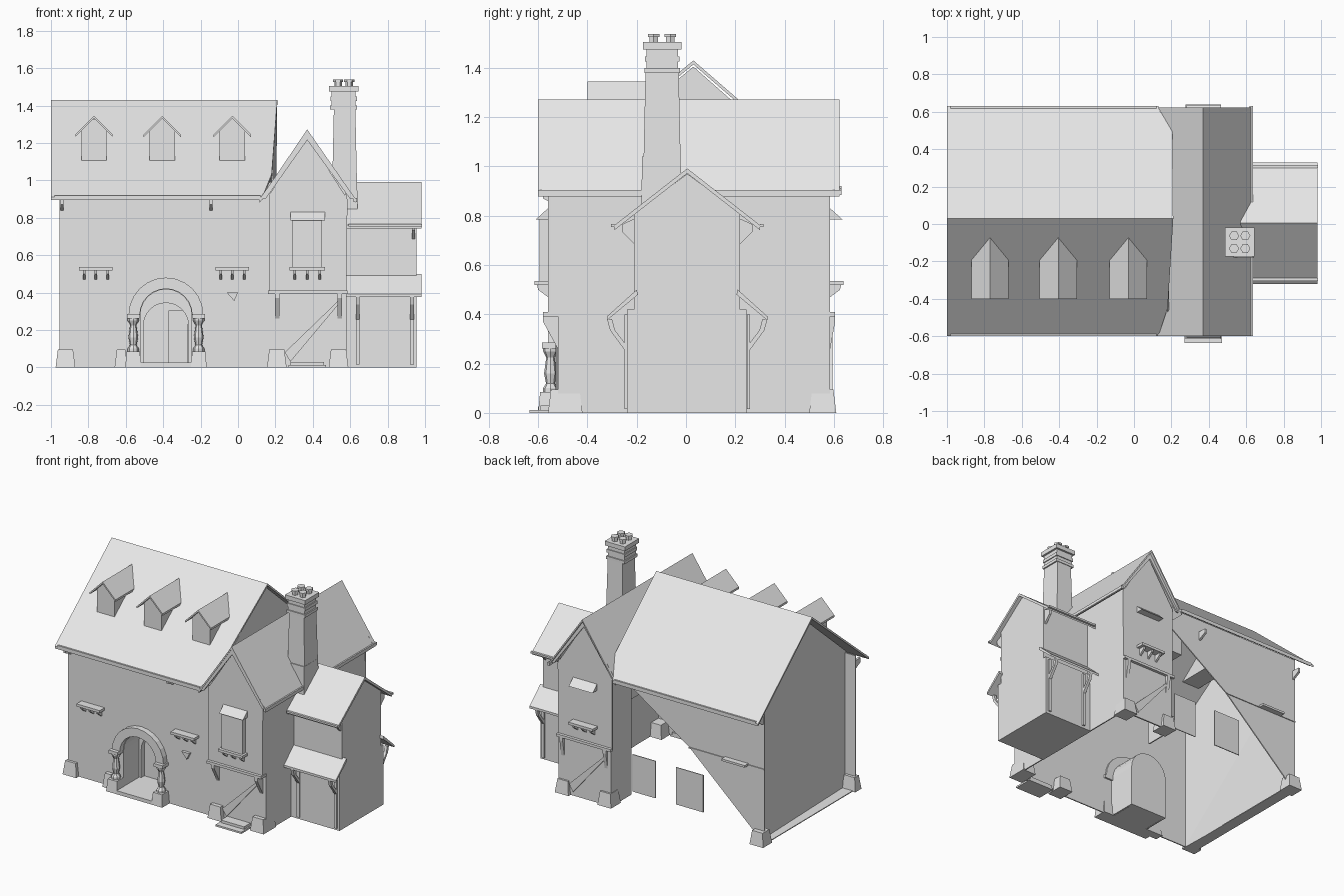
import bpy, bmesh, math
from mathutils import Vector

cube = bpy.data.objects.get("Cube")
if cube:
    bpy.data.objects.remove(cube)

mat = bpy.data.materials.new("plain_grey")
mat.use_nodes = True
GREY = (0.8, 0.8, 0.8, 1)
mat.diffuse_color = GREY
mat.node_tree.nodes["Principled BSDF"].inputs["Base Color"].default_value = GREY


def finish(name, bm):
    bmesh.ops.recalc_face_normals(bm, faces=bm.faces)
    me = bpy.data.meshes.new(name)
    bm.to_mesh(me)
    bm.free()
    me.materials.append(mat)
    ob = bpy.data.objects.new(name, me)
    bpy.context.collection.objects.link(ob)
    return ob


def plate(name, pts, offset):
    """Flat outline swept along an offset vector."""
    bm = bmesh.new()
    face = bm.faces.new([bm.verts.new(p) for p in pts])
    geo = bmesh.ops.extrude_face_region(bm, geom=[face], use_keep_orig=True)
    moved = [g for g in geo["geom"] if isinstance(g, bmesh.types.BMVert)]
    bmesh.ops.translate(bm, vec=Vector(offset), verts=moved)
    return finish(name, bm)


def prism_x(name, pts, a, b):
    return plate(name, [(a, y, z) for y, z in pts], (b - a, 0, 0))


def prism_y(name, pts, a, b):
    return plate(name, [(x, a, z) for x, z in pts], (0, b - a, 0))


def box(name, x, y, z, top=0.0):
    """Box from ranges; top shrinks the upper face on all sides."""
    bm = bmesh.new()
    rings = []
    for h, s in ((z[0], 0), (z[1], top)):
        rings.append([bm.verts.new(p) for p in (
            (x[0] + s, y[0] + s, h), (x[1] - s, y[0] + s, h),
            (x[1] - s, y[1] - s, h), (x[0] + s, y[1] - s, h))])
    lo, hi = rings
    bm.faces.new(lo)
    bm.faces.new(hi)
    for i in range(4):
        j = (i + 1) % 4
        bm.faces.new((lo[i], lo[j], hi[j], hi[i]))
    return finish(name, bm)


def lathe(name, cx, cy, profile, sides):
    bm = bmesh.new()
    rings = [[bm.verts.new((cx + r * math.cos(math.tau * i / sides),
                            cy + r * math.sin(math.tau * i / sides), z))
              for i in range(sides)] for r, z in profile]
    for lo, hi in zip(rings, rings[1:]):
        for i in range(sides):
            j = (i + 1) % sides
            bm.faces.new((lo[i], lo[j], hi[j], hi[i]))
    bm.faces.new(rings[0])
    bm.faces.new(rings[-1])
    return finish(name, bm)


def arc(cx, cz, r, n=12):
    return [(cx - r * math.cos(math.pi * i / n), cz + r * math.sin(math.pi * i / n))
            for i in range(n + 1)]


def arch(r, spring):
    return [(DOOR_X - r, 0)] + arc(DOOR_X, spring, r) + [(DOOR_X + r, 0)]


FRONT, BACK, HALL_BACK, LEFT_X, JOIN = -0.52, 0.585, 0.495, -0.955, 0.18
DOOR_X, SPRING, NICHE = -0.385, 0.28, -0.31

# Hall walls: open shell with an arched doorway and a broken back wall
prism_y("hall_front_wall",
        [(LEFT_X, 0)] + arch(0.14, SPRING) + [(JOIN, 0), (JOIN, 0.94), (LEFT_X, 0.94)], FRONT, FRONT + 0.008)
prism_y("hall_back_wall", [(LEFT_X, 0), (-0.37, 0.53), (JOIN, 0.9), (JOIN, 0.99), (LEFT_X, 0.99)],
        HALL_BACK, HALL_BACK - 0.008)
box("hall_back_ledge", (LEFT_X, -0.37), (HALL_BACK, HALL_BACK + 0.006), (0.522, 0.53))
gable = [(FRONT, 0.95), (0.03, 1.405), (HALL_BACK, 0.995)]
prism_x("hall_inner_gable", gable, JOIN, JOIN + 0.008)

# Hall end wall in two facets, set in from the corners above a thin plinth
INSET = LEFT_X + 0.08
skew = 0.08 / (HALL_BACK - FRONT)
plate("hall_end_wall_upper", [(LEFT_X + skew * (HALL_BACK - y), y, z)
                              for y, z in [(FRONT, 0)] + gable], (0.006, 0, 0))
plate("hall_end_wall_lower", [(INSET, FRONT, 0), (LEFT_X, HALL_BACK, 0.995),
                              (LEFT_X + 0.05, HALL_BACK, 0)], (0.006, 0, 0))
box("hall_end_plinth", (LEFT_X, INSET), (FRONT, HALL_BACK), (0, 0.006))

# Hall roof
for side, eave, mid, mid_x in (("front", -0.6, -0.45, 0.18), ("back", 0.63, 0.5, 0.205)):
    rise = 0.52 / abs(eave - 0.03)
    mid_z = 0.91 + rise * abs(eave - mid)
    plate("hall_roof_" + side, [(-1, eave, 0.91), (-1, 0.03, 1.43), (0.21, 0.03, 1.43),
                                (mid_x, mid, mid_z), (0.13, eave, 0.91)], (0, 0, -0.016))
    s = 0.012 if eave < 0 else -0.012
    box("hall_eave_beam_" + side, (-0.98, 0.12), sorted((eave, eave + s)), (0.9, 0.92))

# Dormers
for i, cx in enumerate((-0.77, -0.405, -0.03)):
    prism_y("dormer_body_%d" % i, [(cx - 0.068, 1.105), (cx + 0.068, 1.105),
                                   (cx + 0.068, 1.27), (cx, 1.33), (cx - 0.068, 1.27)], -0.366, -0.08)
    for s in (-1, 1):
        plate("dormer_roof_%d" % i, [(cx, -0.4, 1.345), (cx + s * 0.1, -0.4, 1.245),
                                     (cx + s * 0.1, -0.19, 1.245), (cx, -0.073, 1.345)], (0, 0, -0.014))

# Door surround, deep niche and leaf
prism_y("door_arch", arc(DOOR_X, SPRING, 0.2) + arc(DOOR_X, SPRING, 0.14)[::-1], -0.56, -0.5)
prism_y("niche_vault", arch(0.145, SPRING) + arch(0.137, SPRING)[::-1], FRONT, NICHE)
prism_y("niche_back", arch(0.145, SPRING), NICHE - 0.006, NICHE)
prism_y("door_frame", arch(0.14, SPRING) + arch(0.12, 0.225)[::-1], NICHE - 0.04, NICHE - 0.006)
box("door_leaf", (-0.372, -0.268), (NICHE - 0.03, NICHE - 0.01), (0.02, 0.305))
box("door_step", (-0.52, -0.25), (-0.6, NICHE), (0, 0.025))
for cx in (DOOR_X - 0.175, DOOR_X + 0.175):
    box("column_base", (cx - 0.043, cx + 0.043), (-0.6, -0.5), (0, 0.085), 0.008)
    lathe("door_column", cx, -0.55, [(0.03, 0.08), (0.03, 0.1), (0.018, 0.12), (0.026, 0.16),
                                     (0.017, 0.225), (0.03, 0.25), (0.03, 0.265)], 8)
    box("column_cap", (cx - 0.034, cx + 0.034), (-0.585, -0.5), (0.262, 0.285))

# Corner stones
for x, y in (((-0.975, -0.87), (-0.55, -0.48)), ((-0.66, -0.59), (-0.56, -0.5)),
             ((0.155, 0.26), (-0.56, -0.44)), ((0.485, 0.59), (-0.56, -0.42)),
             ((-0.975, -0.87), (0.44, 0.54)), ((0.155, 0.26), (0.5, 0.61)), ((0.485, 0.59), (0.5, 0.61))):
    box("corner_stone", x, y, (0, 0.095), 0.012)

# Wing walls and jetty
peak = [(0.585, 0.9), (0.37, 1.235), (0.165, 0.92)]
for name, y, t in (("front", -0.56, 0.01), ("back", BACK, -0.01)):
    prism_y("wing_wall_" + name, [(0.165, 0.4), (0.58, 0.4)] + peak, y, y + t)
    low = y + (0.04 if t > 0 else 0)
    prism_y("wing_lower_wall_" + name, [(0.17, 0), (0.575, 0), (0.575, 0.41), (0.17, 0.41)], low, low + t)
    out = y - math.copysign(0.02, t)
    turn = math.copysign(1, t)
    ends = [(0.37 + turn * dx, z) for dx, z in ((-0.12, 0.08), (-0.09, 0.03), (0.17, 0.34), (0.17, 0.36))]
    prism_y("wing_brace_" + name, ends, low - t, low)
    box("jetty_beam_" + name, (0.16, 0.585), sorted((out, low)), (0.392, 0.41))
    for cx in (0.21, 0.545):
        prism_x("jetty_bracket_" + name, [(low, 0.4), (out, 0.4), (out, 0.37), (low, 0.26)],
                cx - 0.012, cx + 0.012)
    # Gable barge boards
    barge = [(0.115, 0.9), (0.37, 1.262), (0.63, 0.9), (0.6, 0.9), (0.37, 1.215), (0.147, 0.9)]
    edge = -0.595 if t > 0 else 0.605
    prism_y("barge_board_" + name, barge, edge, edge + t)
prism_x("wing_right_wall", [(FRONT, 0), (BACK, 0), (BACK, 0.93), (-0.56, 0.93), (-0.56, 0.4), (FRONT, 0.4)],
        0.572, 0.58)
box("wing_left_wall", (0.17, 0.178), (0.36, BACK), (0, 0.93))
box("wing_left_corner", (0.165, 0.18), (-0.56, -0.5), (0.4, 0.93))
for side, x in (("left", 0.115), ("right", 0.632)):
    plate("wing_roof_" + side, [(x, -0.6, 0.895), (0.37, -0.6, 1.272),
                                (0.37, 0.622, 1.272), (x, 0.622, 0.895)], (0, 0, -0.016))
box("wing_eave_beam", (0.618, 0.635), (-0.6, 0.63), (0.885, 0.905))
box("wing_step_low", (0.27, 0.47), (-0.635, -0.5), (0, 0.012))
box("wing_step_high", (0.28, 0.46), (-0.59, -0.5), (0.012, 0.03))


def sill(cx, wall, out, z, half):
    """Shelf on three small brackets; out is -1 at the front, 1 at the back."""
    box("window_sill", (cx - half, cx + half), sorted((wall, wall + out * 0.055)), (z - 0.012, z + 0.006))
    for k in (-0.7, 0, 0.7):
        bx = cx + k * half
        prism_x("sill_bracket", [(wall, z - 0.01), (wall + out * 0.045, z - 0.01),
                                 (wall + out * 0.04, z - 0.03), (wall, z - 0.06)], bx - 0.007, bx + 0.007)


sill(-0.76, FRONT, -1, 0.53, 0.09)
sill(-0.03, FRONT, -1, 0.53, 0.09)
prism_y("wall_corbel", [(-0.06, 0.4), (0, 0.4), (-0.02, 0.355)], FRONT - 0.02, FRONT)
box("back_shelf", (-0.83, -0.65), (HALL_BACK, HALL_BACK + 0.04), (0.522, 0.537))

# Wing window, with canopies and sills on both gables
box("wing_window", (0.29, 0.45), (-0.595, -0.56), (0.53, 0.79))
for wall, out in ((-0.56, -1), (BACK, 1)):
    prism_x("window_canopy", [(wall, 0.83), (wall + out * 0.05, 0.785), (wall, 0.785)], 0.28, 0.465)
    sill(0.37, wall, out, 0.53, 0.095)

# Back window panes
for x in ((-0.11, 0.07), (-0.48, -0.27)):
    box("back_window", x, (HALL_BACK - 0.006, HALL_BACK), (0.1, 0.36))

# Side annex
END = 0.955
box("annex_lower", (0.57, END), (-0.24, 0.245), (0, 0.42))
prism_x("annex_upper", [(-0.21, 0.4), (-0.21, 0.81), (0.005, 0.97), (0.22, 0.81), (0.22, 0.4)], 0.5, END)
for s, name in ((-1, "front"), (1, "back")):
    eave = 0.005 + s * 0.295
    plate("annex_roof_" + name, [(0.57, 0.005, 0.992), (0.982, 0.005, 0.992),
                                 (0.982, eave, 0.762), (0.57, eave, 0.762)], (0, 0, -0.02))
    box("annex_gutter_" + name, (0.59, 0.985), sorted((eave, eave + s * 0.015)), (0.754, 0.767))
    wall, lip = 0.005 + s * 0.243, 0.005 + s * 0.325
    prism_x("annex_skirt_" + name, [(0.005 + s * 0.205, 0.5), (lip, 0.392), (lip, 0.376), (0.005 + s * 0.2, 0.48)],
            0.57, 0.982)
    for cx in (0.64, 0.93):
        box("annex_post", (cx - 0.01, cx + 0.01), sorted((wall, wall + s * 0.012)), (0.015, 0.4))
        prism_x("skirt_bracket", [(wall, 0.24), (wall + s * 0.07, 0.335), (lip, 0.38), (lip - s * 0.02, 0.38),
                                  (wall + s * 0.05, 0.335), (wall, 0.27)], cx - 0.01, cx + 0.01)
    prism_x("annex_eave_bracket", [(0.005 + s * 0.21, 0.68), (eave - s * 0.03, 0.735),
                                   (eave - s * 0.03, 0.765), (0.005 + s * 0.21, 0.79)], 0.93, 0.946)

# Hall eave brackets
for wall, out in ((FRONT, -1), (HALL_BACK, 1)):
    for cx in (-0.94, -0.145):
        prism_x("hall_eave_bracket", [(wall, 0.84), (wall + out * 0.06, 0.87), (wall + out * 0.06, 0.9),
                                      (wall, 0.9)], cx - 0.008, cx + 0.008)

# Chimney
box("chimney_base", (0.5, 0.64), (-0.182, -0.018), (0.8, 1.04), 0.004)
box("chimney_shaft", (0.505, 0.635), (-0.172, -0.022), (1.03, 1.4), 0.008)
for z0, z1, r in ((1.38, 1.4, 0.072), (1.4, 1.425, 0.064), (1.425, 1.447, 0.07),
                  (1.447, 1.475, 0.064), (1.475, 1.505, 0.078)):
    box("chimney_cap", (0.565 - r, 0.565 + r), (-0.097 - r, -0.097 + r), (z0, z1))
for sx in (-1, 1):
    for sy in (-1, 1):
        lathe("chimney_pot", 0.565 + sx * 0.03, -0.097 + sy * 0.034,
              [(0.02, 1.5), (0.02, 1.525), (0.027, 1.526), (0.027, 1.538)], 6)
